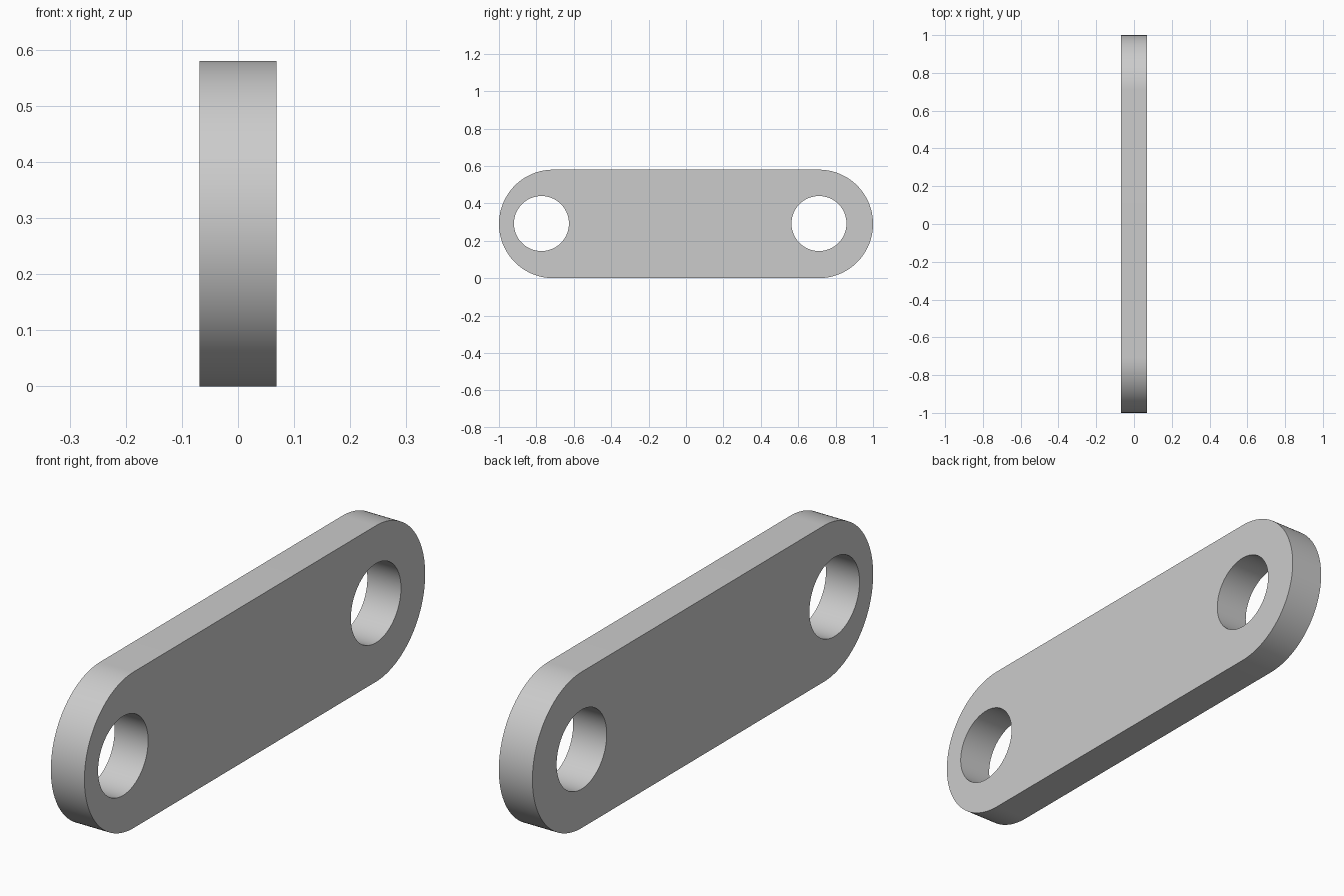
import bpy
from math import pi, sin, cos, radians

if "Cube" in bpy.data.objects:
    bpy.data.objects.remove(bpy.data.objects["Cube"])

HEIGHT, HALF_THICK = 0.58, 0.069
R = HEIGHT / 2
HOLE_R = 0.147


def arc(cx, cy, r, start, sweep, steps):
    return [(cx + r * cos(start + sweep * i / steps),
             cy + r * sin(start + sweep * i / steps)) for i in range(steps + 1)]


def add_loop(curve, pts):
    spline = curve.splines.new('POLY')
    spline.points.add(len(pts) - 1)
    for p, (x, y) in zip(spline.points, pts):
        p.co = (x, y, 0, 1)
    spline.use_cyclic_u = True


curve = bpy.data.curves.new("link_plate", 'CURVE')
curve.dimensions = '2D'
curve.fill_mode = 'BOTH'
curve.extrude = HALF_THICK

# rounded plate outline
add_loop(curve, arc(1 - R, R, R, -pi / 2, pi, 64) + arc(R - 1, R, R, pi / 2, pi, 64))

# pin holes, slightly uneven about the centre
for y in (-0.773, 0.711):
    add_loop(curve, arc(y, 0.292, HOLE_R, 0, 2 * pi, 96)[:-1])

# stand the plate in the YZ plane and turn it into a mesh
plate = bpy.data.objects.new("link_plate", curve)
bpy.context.collection.objects.link(plate)
plate.rotation_euler = (pi / 2, 0, pi / 2)
bpy.context.view_layer.objects.active = plate
plate.select_set(True)
bpy.ops.object.convert(target='MESH')

# weld caps to the rim
weld = plate.modifiers.new("weld", 'WELD')
weld.merge_threshold = 0.0001
bpy.ops.object.modifier_apply(modifier=weld.name)
bpy.ops.object.shade_smooth_by_angle(angle=radians(30))
